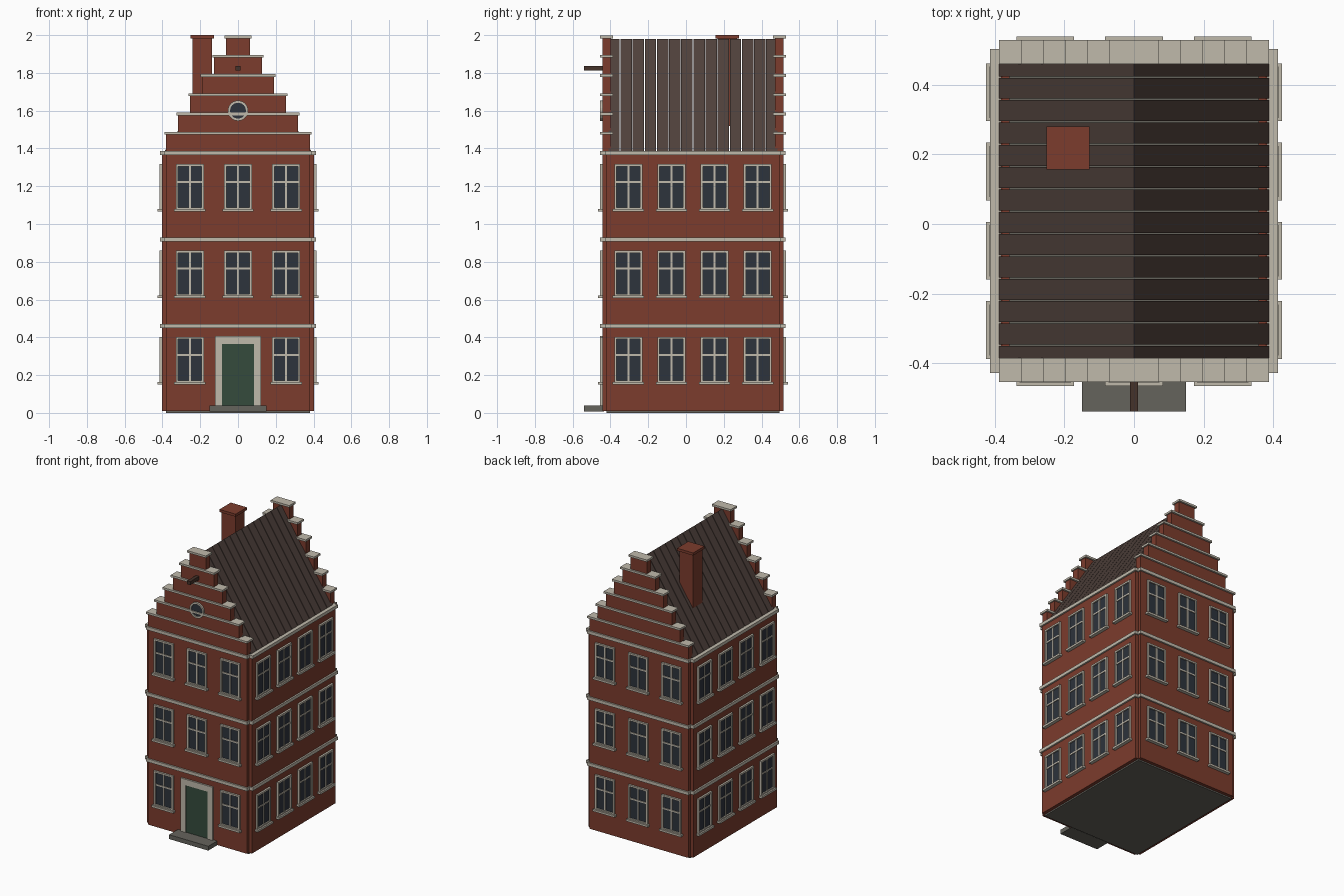
import bpy, bmesh, math
from mathutils import Matrix, Vector

if "Cube" in bpy.data.objects:
    bpy.data.objects.remove(bpy.data.objects["Cube"])


def material(name, rgb):
    m = bpy.data.materials.new(name)
    m.use_nodes = True
    m.diffuse_color = (*rgb, 1)
    m.node_tree.nodes["Principled BSDF"].inputs["Base Color"].default_value = (*rgb, 1)
    return m


BRICK = material("red brick", (0.2, 0.045, 0.026))
STONE = material("pale stone", (0.53, 0.49, 0.41))
GLASS = material("dark glass", (0.026, 0.033, 0.045))
DOOR = material("green paint", (0.035, 0.07, 0.046))
TILE = material("brown roof", (0.076, 0.051, 0.043))
TIMBER = material("dark timber", (0.06, 0.032, 0.023))
GREY = material("grey stone", (0.13, 0.125, 0.107))

CY = 0.037                 # depth centre of the house
HX, HY = 0.403, 0.48       # outer faces of side and end walls
END_W, SIDE_W = 0.38, 0.458  # half lengths of end and side walls
THICK = 0.045
EAVE, STOREY = 1.385, 0.4575


def add_object(name, mesh, matrix=Matrix()):
    ob = bpy.data.objects.new(name, mesh)
    ob.matrix_world = matrix
    bpy.context.collection.objects.link(ob)
    return ob


def boxes_mesh(name, boxes, mat):
    """Mesh of boxes, each given as (x range, y range, z range)."""
    bm = bmesh.new()
    for rng in boxes:
        mid = Vector([(a + b) / 2 for a, b in rng])
        size = [abs(b - a) for a, b in rng]
        bmesh.ops.create_cube(bm, size=1,
                              matrix=Matrix.Translation(mid) @ Matrix.Diagonal((*size, 1)))
    mesh = bpy.data.meshes.new(name)
    bm.to_mesh(mesh)
    bm.free()
    mesh.materials.append(mat)
    return mesh


def boxes(name, items, mat, matrix=Matrix()):
    return add_object(name, boxes_mesh(name, items, mat), matrix)


def sym(h):
    return (-h, h)


def wall_frame(angle, dist):
    """Local space on a wall: x along it, -y outward, y = 0 on its face."""
    return (Matrix.Translation((0, CY, 0)) @ Matrix.Rotation(angle, 4, "Z")
            @ Matrix.Translation((0, -dist, 0)))


WALLS = {
    "front": (wall_frame(0, HY), END_W, 3, 0.255),
    "left": (wall_frame(math.pi / 2, HX), SIDE_W, 4, 0.228),
    "back": (wall_frame(math.pi, HY), END_W, 3, 0.255),
    "right": (wall_frame(-math.pi / 2, HX), SIDE_W, 4, 0.228),
}

# Shared window parts
W, Z0, Z1, BAR = 0.074, 0.16, 0.402, 0.012
frame_mesh = boxes_mesh("window_frame", [
    ((-W, -W + BAR), (-0.013, 0.01), (Z0, Z1)),
    ((W - BAR, W), (-0.013, 0.01), (Z0, Z1)),
    (sym(W), (-0.013, 0.01), (Z1 - BAR, Z1)),
    (sym(W), (-0.013, 0.01), (Z0, Z0 + BAR)),
    (sym(0.005), (-0.009, 0.01), (Z0, Z1)),
    (sym(W), (-0.009, 0.01), (0.302, 0.312)),
    (sym(0.083), (-0.023, 0.01), (0.15, 0.164)),
], STONE)
glass_mesh = boxes_mesh("window_glass", [
    (sym(W - 0.004), (-0.004, 0.003), (Z0, Z1 - 0.004))], GLASS)

# Walls, string courses and windows
for side, (mat, half, count, pitch) in WALLS.items():
    boxes(side + "_wall", [(sym(half), (0, THICK), (0.01, EAVE))], BRICK, mat)
    boxes(side + "_string_courses",
          [(sym(half + 0.008), (-0.011, 0.02), (z - 0.021, z + 0.001))
           for z in (EAVE - 2 * STOREY, EAVE - STOREY, EAVE)], STONE, mat)
    for floor in range(3):
        for i in range(count):
            if side == "front" and floor == 0 and i == 1:
                continue   # doorway
            m = mat @ Matrix.Translation(((i - (count - 1) / 2) * pitch, 0, floor * STOREY))
            add_object(side + "_window_frame", frame_mesh, m)
            add_object(side + "_window_glass", glass_mesh, m)

# Stepped gables with stone copings
RISE, RUN, COPE = 0.102, END_W / 6, 0.014
for side in ("front", "back"):
    mat = WALLS[side][0]
    bricks, copings = [], []
    for i in range(6):
        w, z = END_W - RUN * i, EAVE + RISE * i
        bricks.append((sym(w), (0, THICK), (z, z + RISE - COPE)))
        copings.append((sym(w + 0.008), (-0.012, THICK + 0.012), (z + RISE - COPE, z + RISE)))
    boxes(side + "_gable", bricks, BRICK, mat)
    boxes(side + "_gable_copings", copings, STONE, mat)

# Base slab
boxes("base_slab", [(sym(END_W), (CY - SIDE_W, CY + SIDE_W), (0, 0.02))], GREY)

# Roof made of narrow chevron courses with fine gaps
bm = bmesh.new()
PITCH, COURSES, GAP = 0.0643, 14, 0.002
profile = [(0, 1.98), (0.389, EAVE), (0.36, EAVE), (0, 1.94), (-0.36, EAVE), (-0.389, EAVE)]
for i in range(COURSES):
    y0 = CY + (i - COURSES / 2) * PITCH + GAP
    face = bm.faces.new([bm.verts.new((x, y0, z)) for x, z in profile])
    new = bmesh.ops.extrude_face_region(bm, geom=[face])["geom"]
    bmesh.ops.translate(bm, vec=(0, PITCH - 2 * GAP, 0),
                        verts=[v for v in new if isinstance(v, bmesh.types.BMVert)])
bmesh.ops.recalc_face_normals(bm, faces=bm.faces)
roof = bpy.data.meshes.new("roof")
bm.to_mesh(roof)
bm.free()
roof.materials.append(TILE)
add_object("roof", roof)

# Chimney
chimney = Matrix.Translation((-0.19, 0.219, 0))
boxes("chimney", [(sym(0.052), sym(0.052), (1.52, 1.985)),
                  (sym(0.062), sym(0.062), (1.982, 2.0))], BRICK, chimney)

# Door, surround, doorstep and hoist beam
front = WALLS["front"][0]
boxes("door_surround", [((-0.122, -0.084), (-0.012, 0.01), (0.02, 0.407)),
                        ((0.084, 0.122), (-0.012, 0.01), (0.02, 0.407)),
                        (sym(0.122), (-0.012, 0.01), (0.366, 0.407))], STONE, front)
boxes("door", [(sym(0.086), (-0.006, 0.01), (0.02, 0.368))], DOOR, front)
boxes("doorstep", [(sym(0.15), (-0.097, 0.01), (0.008, 0.038))], GREY, front)
boxes("hoist_beam", [(sym(0.012), (-0.097, 0.03), (1.812, 1.836))], TIMBER, front)


# Round gable window
def disc(name, outer, inner, depth, mat):
    bm = bmesh.new()
    n = 24
    rings = [[bm.verts.new((r * math.cos(a), y, r * math.sin(a)))
              for a in (2 * math.pi * k / n for k in range(n))]
             for r, y in ((outer, 0.01), (outer, -depth), (inner, -depth), (inner, 0.01))]
    for a, b in zip(rings, rings[1:]):
        for k in range(n):
            j = (k + 1) % n
            bm.faces.new((a[k], a[j], b[j], b[k]))
    bmesh.ops.recalc_face_normals(bm, faces=bm.faces)
    if inner < 0.002:
        bmesh.ops.remove_doubles(bm, verts=bm.verts, dist=0.0005)
    mesh = bpy.data.meshes.new(name)
    bm.to_mesh(mesh)
    bm.free()
    mesh.materials.append(mat)
    add_object(name, mesh, front @ Matrix.Translation((0, 0, 1.6)))


disc("round_window_frame", 0.054, 0.042, 0.012, STONE)
disc("round_window_glass", 0.044, 0.0001, 0.005, GLASS)
